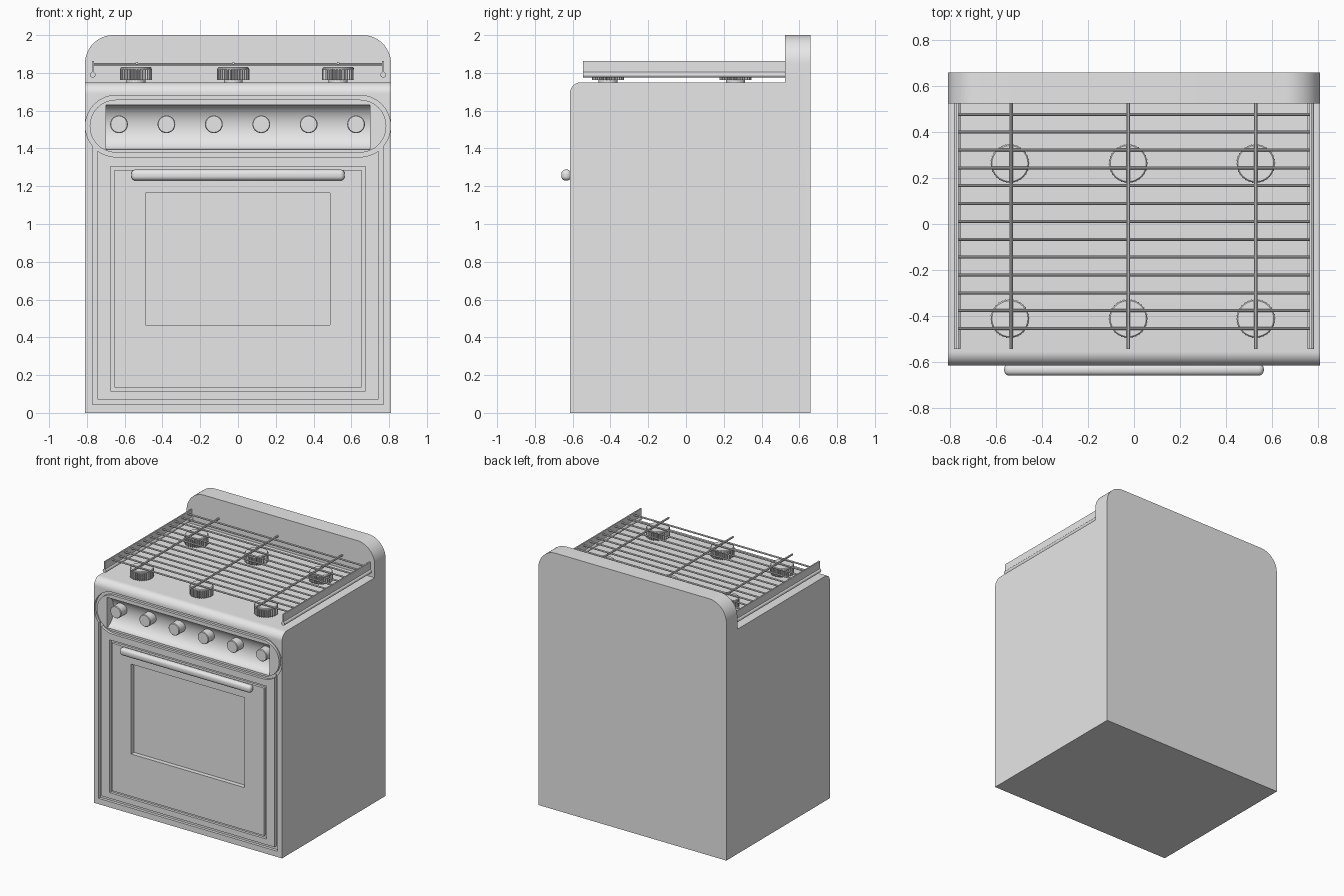
import bpy, bmesh, math
from mathutils import Matrix

default = bpy.data.objects.get("Cube")
if default:
    bpy.data.objects.remove(default, do_unlink=True)

GREY = (0.8, 0.8, 0.8, 1.0)
enamel = bpy.data.materials.new("light_grey_enamel")
enamel.use_nodes = True
enamel.diffuse_color = GREY
enamel.node_tree.nodes["Principled BSDF"].inputs["Base Color"].default_value = GREY

FRONT = -0.615
LEDGE = 0.525
BACK = 0.66
HALF = 0.81
COOKTOP = 1.75


def finish(name, bm):
    """Turn a bmesh into a coloured scene object."""
    bmesh.ops.recalc_face_normals(bm, faces=bm.faces)
    mesh = bpy.data.meshes.new(name)
    bm.to_mesh(mesh)
    bm.free()
    mesh.materials.append(enamel)
    obj = bpy.data.objects.new(name, mesh)
    bpy.context.collection.objects.link(obj)
    return obj


def select(obj):
    bpy.ops.object.select_all(action='DESELECT')
    obj.select_set(True)
    bpy.context.view_layer.objects.active = obj


def smooth(obj):
    select(obj)
    bpy.ops.object.shade_smooth_by_angle(angle=math.radians(30))
    return obj


def place(axis, p, d):
    return (d, p[0], p[1]) if axis == 'x' else (p[0], d, p[1]) if axis == 'y' else (p[0], p[1], d)


def add_loops(bm, axis, loops, closed):
    """Skin a list of (outline, depth) loops; cap the ends unless closed."""
    rows = [[bm.verts.new(place(axis, p, d)) for p in pts] for pts, d in loops]
    n = len(rows[0])
    pairs = list(zip(rows, rows[1:])) + ([(rows[-1], rows[0])] if closed else [])
    for a, b in pairs:
        for k in range(n):
            m = (k + 1) % n
            bm.faces.new((a[k], a[m], b[m], b[k]))
    if not closed:
        bm.faces.new(rows[0])
        bm.faces.new(rows[-1])


def skin(name, axis, loops, closed=False):
    bm = bmesh.new()
    add_loops(bm, axis, loops, closed)
    return finish(name, bm)


def prism(name, axis, pts, a, b):
    return skin(name, axis, [(pts, a), (pts, b)])


def arc(cx, cy, r, start, end, steps=12, ry=None):
    ry = ry or r
    angles = [math.radians(start + (end - start) * k / steps) for k in range(steps + 1)]
    return [(cx + r * math.cos(t), cy + ry * math.sin(t)) for t in angles]


def circle(cx, cy, r, n=32):
    return arc(cx, cy, r, 0, 360, n)[:-1]


def rect(x0, x1, z0, z1):
    return [(x0, z0), (x1, z0), (x1, z1), (x0, z1)]


def stadium(r, cx=0.645, cz=1.518):
    return arc(cx, cz, r, -90, 90, 24) + arc(-cx, cz, r, 90, 270, 24)


def combine(target, tool, operation):
    """Apply a boolean and remove the helper."""
    tool.hide_render = True
    mod = target.modifiers.new("shape", 'BOOLEAN')
    mod.operation = operation
    mod.solver = 'EXACT'
    mod.object = tool
    select(target)
    bpy.ops.object.modifier_apply(modifier=mod.name)
    bpy.data.objects.remove(tool, do_unlink=True)


# Cabinet with rounded front edge, joined to the round-cornered backsplash
edge = 0.06
side = [(0.6, 0), (0.6, COOKTOP)]
side += arc(FRONT + edge, COOKTOP - edge, edge, 90, 180, 10) + [(FRONT, 0)]
cabinet = prism("cabinet", 'x', side, -HALF, HALF)
corner = 0.15
panel = [(-HALF, 0), (HALF, 0)]
panel += arc(HALF - corner, 2 - corner, corner, 0, 90)
panel += arc(corner - HALF, 2 - corner, corner, 90, 180)
combine(cabinet, prism("backsplash", 'y', panel, LEDGE, BACK), 'UNION')


def groove(outer, inner, depth):
    out, back = FRONT - 0.05, FRONT + depth
    loops = [(outer, out), (inner, out), (inner, back), (outer, back)]
    combine(cabinet, skin("groove_cutter", 'y', loops, True), 'DIFFERENCE')


# Grooves around the front frame, oven door and control panel
frame = [(-0.77, 0.045), (0.77, 0.045), (0.77, 1.425), (0.745, 1.41),
         (0.745, 0.07), (-0.745, 0.07), (-0.745, 1.41), (-0.77, 1.425)]
combine(cabinet, prism("frame_cutter", 'y', frame, FRONT - 0.05, FRONT + 0.022), 'DIFFERENCE')
groove(rect(-0.675, 0.675, 0.115, 1.305), rect(-0.655, 0.655, 0.135, 1.285), 0.02)
groove(stadium(0.163), stadium(0.14), 0.02)

# Recessed oven window
window = rect(-0.49, 0.487, 0.465, 1.165)
combine(cabinet, prism("window_cutter", 'y', window, FRONT - 0.05, FRONT + 0.035), 'DIFFERENCE')

# Curved trough behind the knobs
trough = arc(FRONT, 1.512, 0.085, -90, 90, 24, ry=0.118)
trough += [(FRONT - 0.05, 1.63), (FRONT - 0.05, 1.394)]
combine(cabinet, prism("trough_cutter", 'x', trough, -0.70, 0.70), 'DIFFERENCE')
smooth(cabinet)

# Control knobs
for k in range(6):
    x = -0.63 + 0.251 * k
    rim, face = circle(x, 1.528, 0.047), circle(x, 1.528, 0.043)
    smooth(skin(f"knob_{k + 1}", 'y', [(rim, -0.52), (rim, -0.603), (face, -0.608)]))

# Oven handle with rounded edges
bm = bmesh.new()
bmesh.ops.create_cube(bm, size=1, matrix=Matrix.Translation((0, -0.634, 1.259))
                      @ Matrix.Diagonal((1.13, 0.052, 0.058, 1)))
bmesh.ops.bevel(bm, geom=bm.edges[:], offset=0.023, segments=5, profile=0.5, affect='EDGES')
smooth(finish("oven_handle", bm))

# Toothed burners
TEETH = 32
for row, y in (("front", -0.412), ("back", 0.263)):
    for col, x in (("right", -0.54), ("centre", -0.025), ("left", 0.53)):
        def disc(r):
            return circle(x, y, r, 48)
        gear = []
        for k in range(TEETH * 4):
            t = math.tau * k / (TEETH * 4)
            r = 0.085 if k % 4 < 2 else 0.074
            gear.append((x + r * math.cos(t), y + r * math.sin(t)))
        bm = bmesh.new()
        add_loops(bm, 'z', [(disc(0.05), 1.745), (disc(0.05), 1.765)], False)
        add_loops(bm, 'z', [(gear, 1.762), (gear, 1.82)], False)
        add_loops(bm, 'z', [(disc(0.083), 1.818), (disc(0.083), 1.825), (disc(0.078), 1.83)], False)
        smooth(finish(f"burner_{row}_{col}", bm))

# Grate: side rails, crosswise rods and three long rods
START = -0.545
for label, sx in (("left", 1), ("right", -1)):
    plate = rect(sx * 0.768 - 0.005, sx * 0.768 + 0.005, 1.79, 1.863)
    prism(f"grate_plate_{label}", 'y', plate, START, LEDGE)
    smooth(prism(f"grate_rail_{label}", 'y', circle(sx * 0.769, 1.79, 0.015, 16), START, LEDGE))

bm = bmesh.new()
for k in range(13):
    add_loops(bm, 'x', [(circle(-0.455 + 0.0777 * k, 1.845, 0.0065, 10), s) for s in (-0.768, 0.768)], False)
smooth(finish("grate_cross_rods", bm))

bm = bmesh.new()
for x in (-0.535, -0.025, 0.53):
    add_loops(bm, 'y', [(circle(x, 1.851, 0.0075, 10), s) for s in (START, LEDGE)], False)
smooth(finish("grate_long_rods", bm))
